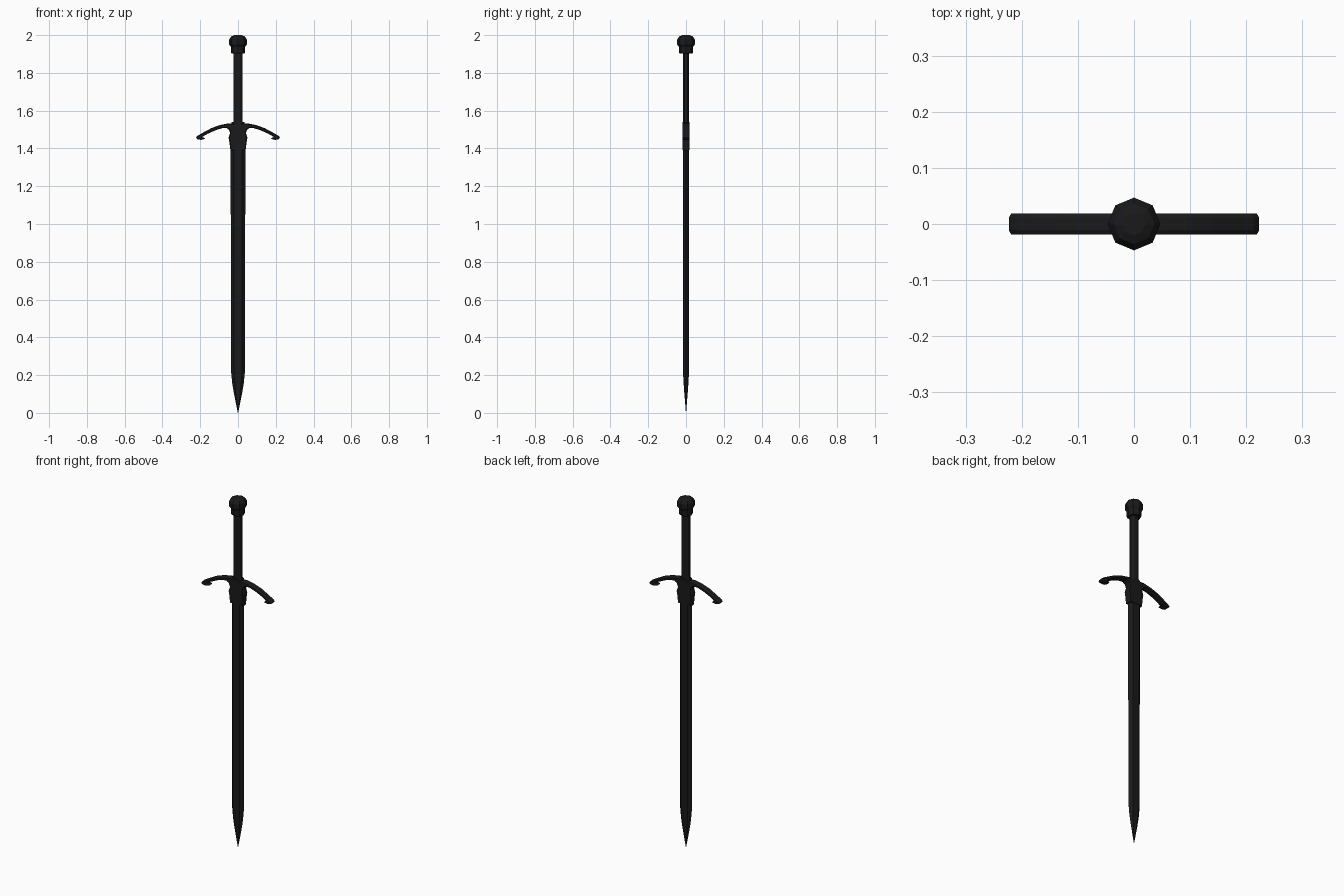
import bpy, bmesh, math

if "Cube" in bpy.data.objects:
    bpy.data.objects.remove(bpy.data.objects["Cube"])

black = bpy.data.materials.new("black_metal")
black.diffuse_color = (0.01, 0.01, 0.011, 1)
black.use_nodes = True
black.node_tree.nodes["Principled BSDF"].inputs["Base Color"].default_value = black.diffuse_color


def finish(name, bm):
    bmesh.ops.recalc_face_normals(bm, faces=bm.faces)
    mesh = bpy.data.meshes.new(name)
    bm.to_mesh(mesh)
    bm.free()
    mesh.materials.append(black)
    obj = bpy.data.objects.new(name, mesh)
    bpy.context.collection.objects.link(obj)
    return obj


def loft(name, sections):
    """Join rings of (x, y, z) points and cap both ends."""
    bm = bmesh.new()
    rings = [[bm.verts.new(p) for p in s] for s in sections]
    n = len(rings[0])
    for a, b in zip(rings, rings[1:]):
        for i in range(n):
            j = (i + 1) % n
            bm.faces.new((a[i], a[j], b[j], b[i]))
    bm.faces.new(rings[0])
    bm.faces.new(rings[-1])
    return finish(name, bm)


def octagon(rx, ry, z, turn=0.0):
    return [(rx * math.cos(math.tau * i / 8 + turn),
             ry * math.sin(math.tau * i / 8 + turn), z) for i in range(8)]


def blade_section(w, d, z):
    f = w * 0.55
    return [(w, 0, z), (f, d, z), (-f, d, z), (-w, 0, z), (-f, -d, z), (f, -d, z)]


# Blade with a flattened centre, ground edges and a curved point
loft("blade", [blade_section(*s) for s in (
    (0.001, 0.0005, 0.0), (0.010, 0.004, 0.045), (0.022, 0.009, 0.105),
    (0.031, 0.013, 0.16), (0.037, 0.016, 0.22), (0.039, 0.0165, 1.42))])

# Crossguard with drooping hooked arms and langet, as a chamfered plate
half = [(0.05, 1.533), (0.095, 1.524), (0.14, 1.508), (0.185, 1.484),
        (0.213, 1.468), (0.223, 1.457), (0.214, 1.448), (0.196, 1.445),
        (0.174, 1.451), (0.180, 1.458), (0.192, 1.460), (0.162, 1.477),
        (0.12, 1.496), (0.085, 1.507), (0.06, 1.508), (0.047, 1.498),
        (0.042, 1.483), (0.050, 1.458), (0.046, 1.435), (0.040, 1.39)]
outline = half + [(-x, z) for x, z in reversed(half)]
bm = bmesh.new()
front = bm.faces.new([bm.verts.new((x, -0.011, z)) for x, z in outline])
ext = bmesh.ops.extrude_face_region(bm, geom=[front], use_keep_orig=True)
bmesh.ops.translate(bm, vec=(0, 0.022, 0),
                    verts=[v for v in ext["geom"] if isinstance(v, bmesh.types.BMVert)])
bmesh.ops.recalc_face_normals(bm, faces=bm.faces)
caps = [f for f in bm.faces if len(f.verts) > 4]
bmesh.ops.inset_region(bm, faces=caps, thickness=0.004, depth=0.0075,
                       use_even_offset=False)
finish("crossguard", bm)

# Collar between guard and grip
loft("grip_collar", [octagon(0.036, 0.019, z, math.pi / 8) for z in (1.52, 1.541)])

# Oval eight-sided grip
loft("grip", [octagon(0.026, 0.0175, z, math.pi / 8) for z in (1.52, 1.92)])

# Faceted pommel: lower ring, wide band and sloped cap
loft("pommel", [octagon(r, r, z) for r, z in (
    (0.034, 1.903), (0.038, 1.909), (0.038, 1.938), (0.047, 1.950),
    (0.047, 1.977), (0.036, 1.993), (0.020, 2.0))])
